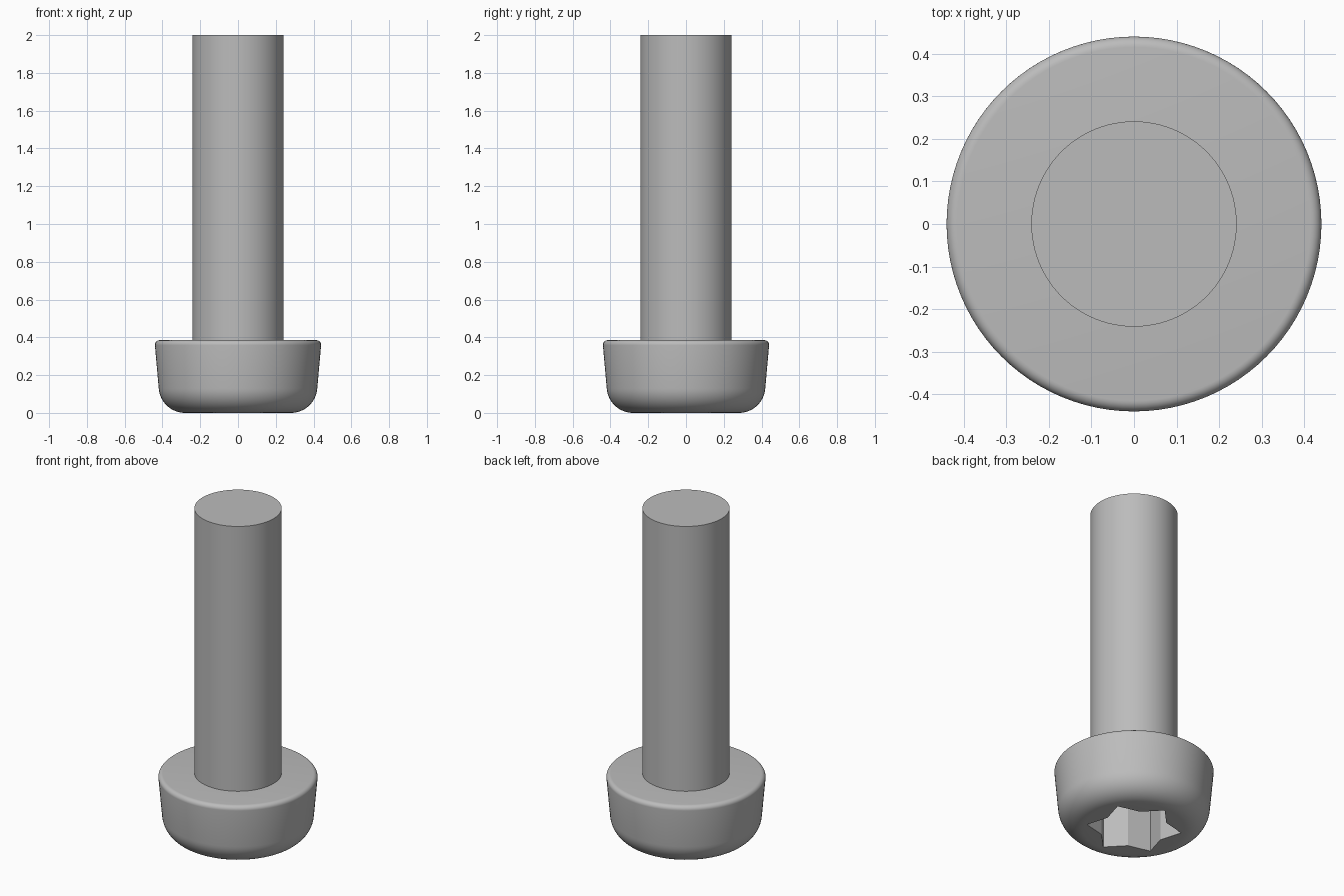
import bpy, bmesh
from math import pi, sin, cos, radians
from mathutils import Vector

if "Cube" in bpy.data.objects:
    bpy.data.objects.remove(bpy.data.objects["Cube"])

SEGMENTS = 96
HEAD_TOP = 0.385

steel = bpy.data.materials.new("grey steel")
steel.use_nodes = True
grey = (0.5, 0.5, 0.5, 1)
steel.diffuse_color = grey
steel.node_tree.nodes["Principled BSDF"].inputs["Base Color"].default_value = grey


def finish(name, bm):
    bmesh.ops.recalc_face_normals(bm, faces=bm.faces)
    mesh = bpy.data.meshes.new(name)
    bm.to_mesh(mesh)
    bm.free()
    mesh.materials.append(steel)
    obj = bpy.data.objects.new(name, mesh)
    bpy.context.collection.objects.link(obj)
    bpy.ops.object.select_all(action='DESELECT')
    obj.select_set(True)
    bpy.context.view_layer.objects.active = obj
    bpy.ops.object.shade_smooth_by_angle(angle=radians(28))
    return obj


def ring(bm, radius, z, count=SEGMENTS):
    return [bm.verts.new((radius * cos(2 * pi * i / count),
                          radius * sin(2 * pi * i / count), z)) for i in range(count)]


def wall(bm, a, b):
    n = len(a)
    for i in range(n):
        bm.faces.new((a[i], a[(i + 1) % n], b[(i + 1) % n], b[i]))


def arc(centre_r, centre_z, radius, start, end, steps):
    angles = [radians(start + (end - start) * i / steps) for i in range(steps + 1)]
    return [(centre_r + radius * cos(t), centre_z + radius * sin(t)) for t in angles]


def star(bm, z, outer=0.264, inner=0.19):
    verts = []
    for i in range(12):
        r, t = (inner if i % 2 == 0 else outer), i * pi / 6
        verts.append(bm.verts.new((r * cos(t), r * sin(t), z)))
    return verts


# Shank: plain cylinder with a flat end
bm = bmesh.new()
low, high = ring(bm, 0.241, HEAD_TOP - 0.02), ring(bm, 0.241, 2.0)
wall(bm, low, high)
bm.faces.new(high)
finish("shank", bm)

# Head: tapered, with a broad lower fillet and a small upper one
bm = bmesh.new()
profile = arc(0.28, 0.14, 0.14, -90, -4, 14) + arc(0.415, HEAD_TOP - 0.025, 0.025, -4, 90, 7)
rings = [ring(bm, r, z) for r, z in profile]
for a, b in zip(rings, rings[1:]):
    wall(bm, a, b)
bm.faces.new(rings[-1])

# Six-pointed drive recess sunk into the underside of the head
mouth, floor = star(bm, 0.0), star(bm, 0.28)
wall(bm, mouth, floor)
bm.faces.new(floor)
rim = [e for e in bm.edges if e.is_boundary]
bmesh.ops.triangle_fill(bm, edges=rim, use_beauty=True, normal=Vector((0, 0, -1)))
finish("head", bm)
